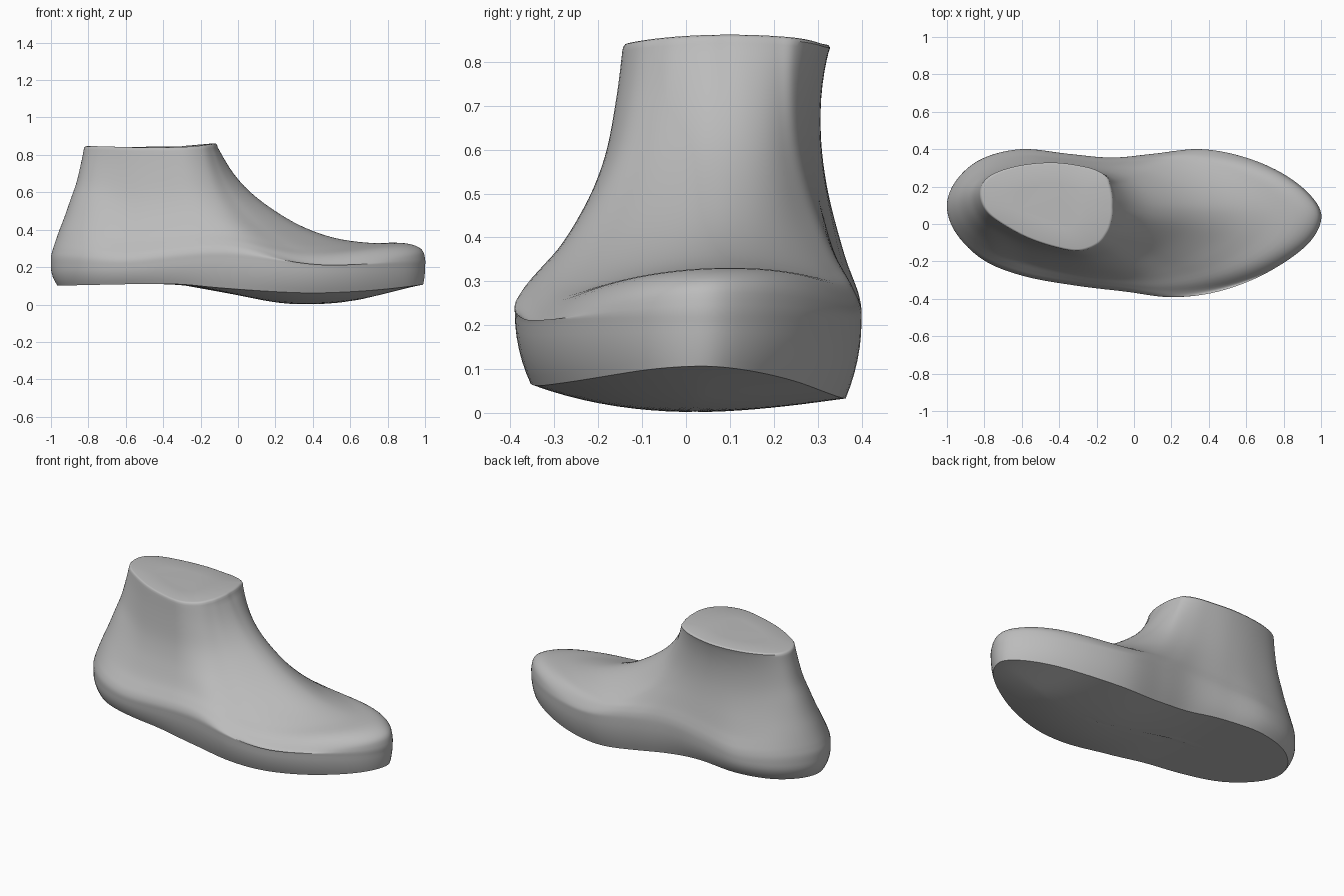
import bpy
import bmesh
from mathutils import Vector

if "Cube" in bpy.data.objects:
    bpy.data.objects.remove(bpy.data.objects["Cube"], do_unlink=True)

# Widest outline of the foot, paired point by point with the collar outline
OUTLINE = [
    (1, .03, -.11, .09), (.945, .15, -.11, .13), (.79, .272, -.115, .17),
    (.58, .36, -.125, .21), (.35, .4, -.14, .25), (.1, .375, -.19, .285),
    (-.12, .355, -.27, .31), (-.35, .375, -.42, .33), (-.6, .4, -.58, .32),
    (-.81, .35, -.72, .285), (-.945, .24, -.8, .235), (-1, .1, -.825, .16),
    (-.95, -.05, -.8, .08), (-.8, -.195, -.73, .015), (-.58, -.28, -.58, -.07),
    (-.3, -.33, -.42, -.125), (-.05, -.36, -.29, -.145), (.2, -.39, -.19, -.11),
    (.45, -.36, -.14, -.05), (.7, -.265, -.12, 0), (.92, -.115, -.11, .05),
]

# Rise from widest outline to collar: inward fraction, upward fraction
INSTEP = [(0, 0), (0, .07), (.02, .15), (.1, .195), (.27, .197), (.45, .242),
          (.63, .36), (.81, .56), (.92, .75), (1, .97)]
FLANK = [(0, 0), (0, .05), (.06, .1), (.18, .15), (.35, .22), (.52, .32),
         (.7, .45), (.84, .6), (.94, .8), (1, .97)]
HEEL = [(0, 0), (0, .08), (.05, .14), (.12, .2), (.25, .3), (.42, .42),
        (.6, .56), (.78, .7), (.92, .86), (1, .97)]

# Side profile of the sole: x, height along the middle, height at the edge
SOLE = [(-1, .1, .1), (-.5, .11, .11), (-.3, .105, .107), (-.1, .07, .085),
        (.2, .012, .055), (.4, .002, .048), (.6, .017, .058), (.8, .058, .08),
        (1, .105, .108)]


def smoothstep(low, high, value):
    t = min(1, max(0, (value - low) / (high - low)))
    return t * t * (3 - 2 * t)


def spline(points, steps, closed=False):
    """Catmull-Rom curve through points of any dimension."""
    pts = [Vector(p) for p in points]
    n = len(pts)

    def pick(i):
        return pts[i % n] if closed else pts[min(n - 1, max(0, i))]

    result = []
    for i in range(n if closed else n - 1):
        a, b, c, d = (pick(i + k) for k in (-1, 0, 1, 2))
        for k in range(steps):
            t = k / steps
            result.append(b + (c - a) * (t / 2)
                          + (a * 2 - b * 5 + c * 4 - d) * (t * t / 2)
                          + (b * 3 - a - c * 3 + d) * (t ** 3 / 2))
    return result if closed else result + [pts[-1]]


SOLE_CURVE = spline(SOLE, 8)


def sole_heights(x):
    for a, b in zip(SOLE_CURVE, SOLE_CURVE[1:]):
        if x <= b.x:
            return a.lerp(b, max(0, (x - a.x) / (b.x - a.x)))
    return SOLE_CURVE[-1]


def sole_point(p, scale):
    """Point on the slightly convex sole, drawn in towards its middle line."""
    x = p[0] * (.965 if p[0] < 0 else .99) * scale ** .25
    y = .02 + (p[1] * .91 - .02) * scale
    _, middle, edge = sole_heights(x)
    tilt = 1 - .9 * y
    return Vector((x, y, middle + (edge - middle) * tilt * scale ** 2))


def wide_point(p):
    # The widest line arches up at the waist
    return Vector((p[0], p[1], .2 + .05 * smoothstep(.6, 0, abs(p[0] + .1))))


def collar_point(p, scale=1, drop=0):
    centre = Vector((-.45, .1))
    x, y = centre + (Vector(p[2:]) - centre) * scale
    crown = 1 - .5 * ((y - .1) / .2) ** 2
    z = .84 + .022 * crown * smoothstep(-.4, -.12, x) + .007 * smoothstep(-.5, -.82, x)
    return Vector((x, y, z - drop))


def wall_point(p, t):
    """Bulging side wall between the sole edge and the widest outline."""
    low, high = sole_point(p, 1), wide_point(p)
    out = 1 - (1 - t) ** 2
    return Vector((low.x + (high.x - low.x) * out,
                   low.y + (high.y - low.y) * out,
                   low.z + (high.z - low.z) * t))


CURVES = [spline(c, 4) for c in (INSTEP, FLANK, HEEL)]


def upper_point(p, i):
    """Instep, flank and heel rises blended along the foot."""
    front = smoothstep(0, .95, p[0])
    back = smoothstep(-.55, -1, p[0])
    instep, flank, heel = (c[i] for c in CURVES)
    inward, up = instep * front + heel * back + flank * (1 - front - back)
    low, high = wide_point(p), collar_point(p)
    x, y = low.xy.lerp(high.xy, inward)
    z = low.z + (high.z - low.z) * up
    # Dome the forefoot crosswise and hollow the inner ankle
    z -= .45 * (y - .1) ** 2 * smoothstep(-.1, .6, x) * smoothstep(0, .15, up)
    y -= .2 * up ** 2 * (1 - up) * smoothstep(.15, .35, y)
    return Vector((x, y, z))


def build_form(name, material):
    outline = spline(OUTLINE, 6, closed=True)
    rings = [[sole_point(p, s) for p in outline]
             for s in (.01, .05, .1, .2, .3, .4, .5, .6, .7, .8, .9)]
    rings += [[wall_point(p, t / 6) for p in outline] for t in range(6)]
    rings += [[upper_point(p, i) for p in outline] for i in range(len(CURVES[0]))]
    # Rounded collar rim
    rings += [[collar_point(p, scale, drop) for p in outline]
              for scale, drop in ((.992, .008), (.975, .002), (.95, 0), (.5, 0))]

    bm = bmesh.new()
    loops = [[bm.verts.new(co) for co in ring] for ring in rings]
    n = len(outline)
    for lower, upper in zip(loops, loops[1:]):
        for i in range(n):
            j = (i + 1) % n
            bm.faces.new((lower[i], lower[j], upper[j], upper[i]))
    bm.faces.new(reversed(loops[0]))
    bm.faces.new(loops[-1])
    bmesh.ops.recalc_face_normals(bm, faces=bm.faces)

    mesh = bpy.data.meshes.new(name)
    bm.to_mesh(mesh)
    bm.free()
    mesh.materials.append(material)
    obj = bpy.data.objects.new(name, mesh)
    bpy.context.collection.objects.link(obj)
    bpy.ops.object.select_all(action='DESELECT')
    obj.select_set(True)
    bpy.context.view_layer.objects.active = obj
    bpy.ops.object.shade_smooth_by_angle(angle=.7)


grey = bpy.data.materials.new("plain grey")
grey.use_nodes = True
grey.diffuse_color = (.5, .5, .5, 1)
grey.node_tree.nodes["Principled BSDF"].inputs["Base Color"].default_value = (.5, .5, .5, 1)

build_form("shoe_form", grey)
